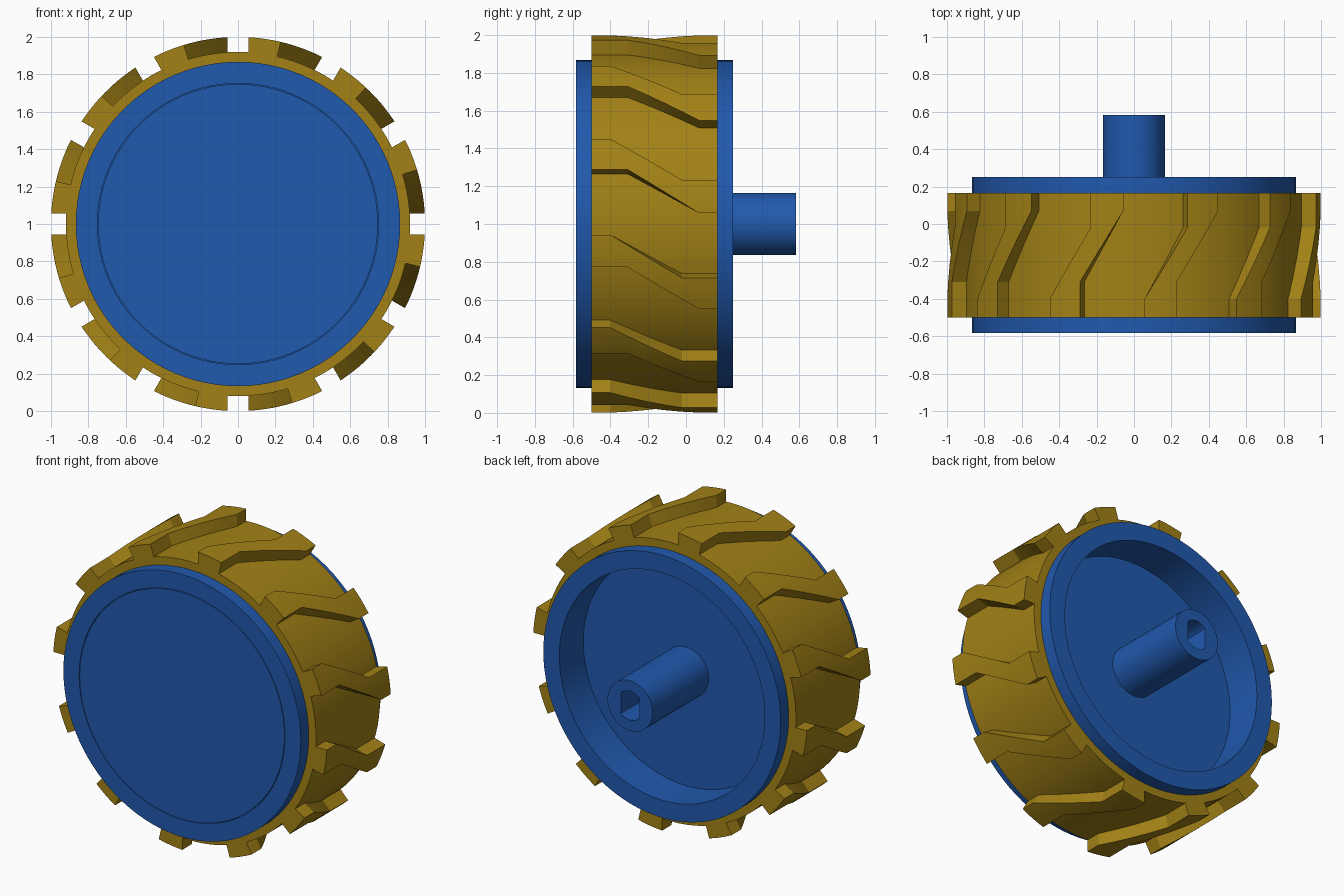
import bpy, bmesh
from math import sin, cos, asin, radians, pi

if "Cube" in bpy.data.objects:
    bpy.data.objects.remove(bpy.data.objects["Cube"])

ZC = 1.0      # axle height
SEG = 96


def material(name, colour):
    m = bpy.data.materials.new(name)
    m.diffuse_color = colour
    m.use_nodes = True
    m.node_tree.nodes["Principled BSDF"].inputs["Base Color"].default_value = m.diffuse_color
    return m


BLUE = material("blue_plastic", (0.015, 0.10, 0.42, 1))
GOLD = material("gold_rubber", (0.36, 0.22, 0.008, 1))


def finish(bm, name, mat):
    bmesh.ops.recalc_face_normals(bm, faces=bm.faces)
    mesh = bpy.data.meshes.new(name)
    bm.to_mesh(mesh)
    bm.free()
    ob = bpy.data.objects.new(name, mesh)
    bpy.context.collection.objects.link(ob)
    mesh.materials.append(mat)
    bpy.ops.object.select_all(action='DESELECT')
    ob.select_set(True)
    bpy.context.view_layer.objects.active = ob
    bpy.ops.object.shade_smooth_by_angle(angle=radians(25))
    return ob


def lathe(name, profile, mat, closed=False):
    """Spin (radius, y, half width limit) points around the y axle."""
    bm = bmesh.new()
    rings = []
    for r, y, limit in profile:
        ring = []
        for i in range(SEG):
            a = 2 * pi * i / SEG
            x = max(-limit, min(limit, r * sin(a)))
            ring.append(bm.verts.new((x, y, ZC + r * cos(a))))
        rings.append(ring)
    pairs = list(zip(rings, rings[1:]))
    if closed:
        pairs.append((rings[-1], rings[0]))
    else:
        bm.faces.new(rings[0])
        bm.faces.new(rings[-1])
    for a, b in pairs:
        for i in range(SEG):
            j = (i + 1) % SEG
            bm.faces.new((a[i], a[j], b[j], b[i]))
    return finish(bm, name, mat)


# rim: solid front with a fine ring groove, recessed back
lathe("rim", [(0.748, -0.583, 9), (0.748, -0.573, 9), (0.752, -0.573, 9),
              (0.752, -0.583, 9), (0.867, -0.583, 9), (0.867, 0.25, 9),
              (0.75, 0.25, 9), (0.75, 0.0, 9)], BLUE)
bpy.context.object.data.update()

# front groove floor sits inside the rim cap; hub shaft with double-flat socket
lathe("hub_shaft", [(0.165, 0.0, 9), (0.165, 0.583, 9),
                    (0.095, 0.583, 0.067), (0.095, 0.25, 0.067)], BLUE)

# tyre band
lathe("tyre_band", [(0.867, -0.5, 9), (0.92, -0.5, 9),
                    (0.92, 0.167, 9), (0.867, 0.167, 9)], GOLD, closed=True)

# tread lugs: slanted blocks, edges kinked near both tyre faces
ROWS = [-0.5, -0.4, -0.31, -0.21, -0.11, -0.02, 0.07, 0.167]
COLS = 6


def ramp(y, y0, y1, a0, a1):
    t = max(0.0, min(1.0, (y - y0) / (y1 - y0)))
    return a0 + (a1 - a0) * t


def add_lug(bm, base):
    grids = []
    for r in (0.915, 1.0):
        gap = asin(0.057 / r)
        grid = []
        for y in ROWS:
            left = ramp(y, -0.4, -0.02, gap, radians(16.6))
            right = ramp(y, -0.31, 0.07, radians(13.2), radians(30) - gap)
            row = []
            for c in range(COLS + 1):
                a = base + left + (right - left) * c / COLS
                row.append(bm.verts.new((r * sin(a), y, ZC + r * cos(a))))
            grid.append(row)
        grids.append(grid)
    low, top = grids
    for g in grids:
        for i in range(len(ROWS) - 1):
            for c in range(COLS):
                bm.faces.new((g[i][c], g[i][c + 1], g[i + 1][c + 1], g[i + 1][c]))
    for c in (0, COLS):
        for i in range(len(ROWS) - 1):
            bm.faces.new((low[i][c], low[i + 1][c], top[i + 1][c], top[i][c]))
    for i in (0, -1):
        for c in range(COLS):
            bm.faces.new((low[i][c], low[i][c + 1], top[i][c + 1], top[i][c]))


bm = bmesh.new()
for k in range(12):
    add_lug(bm, radians(30 * k))
finish(bm, "tread_lugs", GOLD)
